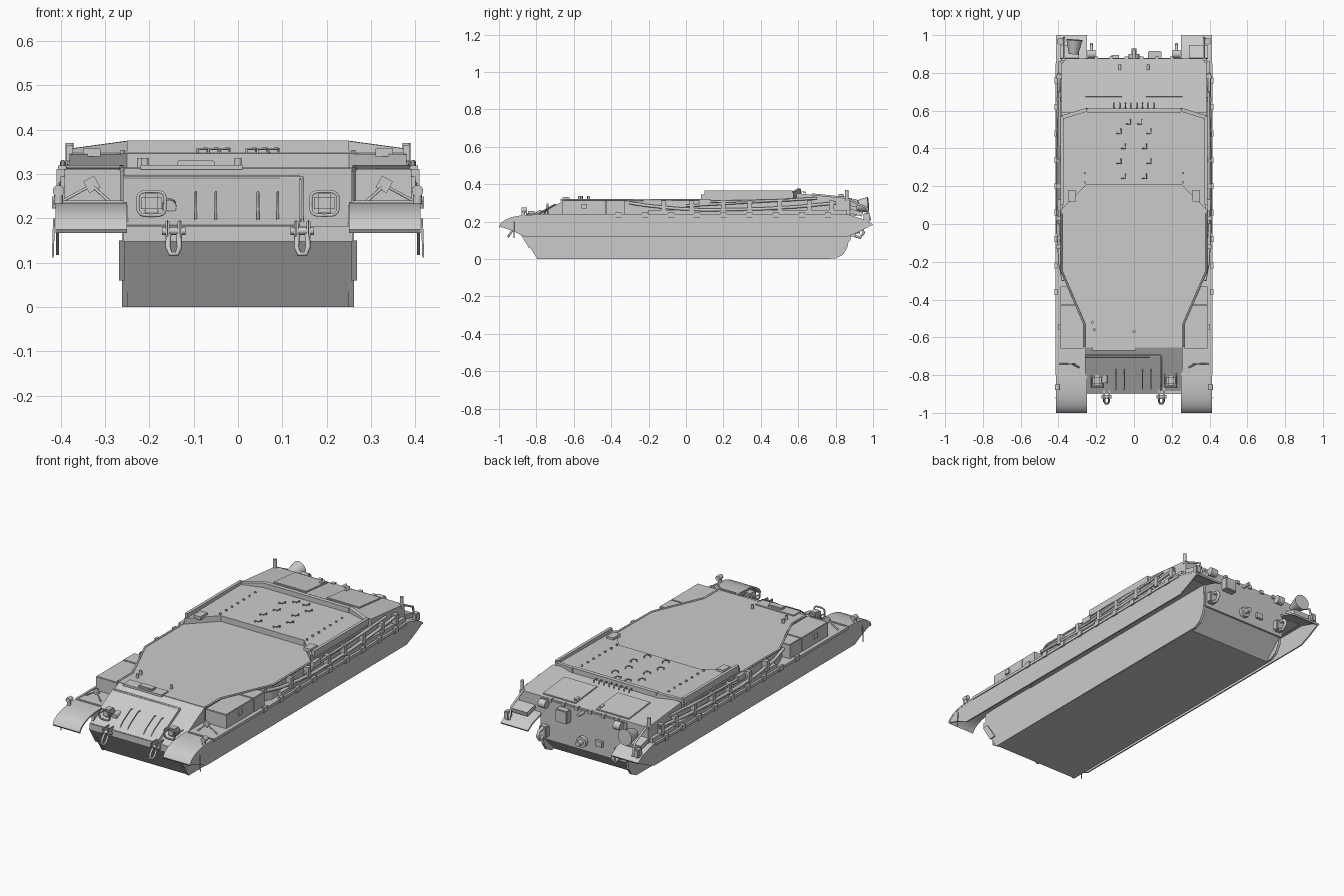
import bpy, bmesh, math
from mathutils import Matrix, Vector


def finish(name, bm, smooth=False):
    bmesh.ops.recalc_face_normals(bm, faces=bm.faces)
    me = bpy.data.meshes.new(name)
    bm.to_mesh(me)
    bm.free()
    ob = bpy.data.objects.new(name, me)
    bpy.context.collection.objects.link(ob)
    if smooth:
        bpy.ops.object.select_all(action='DESELECT')
        bpy.context.view_layer.objects.active = ob
        ob.select_set(True)
        bpy.ops.object.shade_smooth_by_angle(angle=math.radians(35))
    return ob


def box(name, x, y, z, rot=(0, 0, 0), bevel=0):
    """Box from (min, max) ranges, turned about its own centre."""
    bm = bmesh.new()
    bmesh.ops.create_cube(bm, size=1)
    for v in bm.verts:
        v.co = Vector((v.co.x * (x[1] - x[0]), v.co.y * (y[1] - y[0]), v.co.z * (z[1] - z[0])))
    if bevel:
        bmesh.ops.bevel(bm, geom=bm.edges[:], offset=bevel, segments=2, affect='EDGES')
    ob = finish(name, bm)
    ob.location = (sum(x) / 2, sum(y) / 2, sum(z) / 2)
    ob.rotation_euler = rot
    return ob


def side_prism(name, pts, x0, x1, smooth=False):
    """Closed (y, z) profile extruded across x."""
    bm = bmesh.new()
    f = bm.faces.new([bm.verts.new((x0, y, z)) for y, z in pts])
    g = bmesh.ops.extrude_face_region(bm, geom=[f])['geom']
    bmesh.ops.translate(bm, vec=(x1 - x0, 0, 0), verts=[v for v in g if isinstance(v, bmesh.types.BMVert)])
    return finish(name, bm, smooth)


def deck_prism(name, half, z0, top):
    """Symmetric plan outline from half points; top height is a function of y."""
    pts = half + [(-x, y) for x, y in reversed(half)]
    bm = bmesh.new()
    f = bm.faces.new([bm.verts.new((x, y, z0)) for x, y in pts])
    g = bmesh.ops.extrude_face_region(bm, geom=[f])['geom']
    for v in g:
        if isinstance(v, bmesh.types.BMVert):
            v.co.z = top(v.co.y)
    return finish(name, bm)


def cyl(name, a, b, r, r2=None, n=16):
    a, b = Vector(a), Vector(b)
    bm = bmesh.new()
    m = Matrix.Translation((a + b) / 2) @ (b - a).to_track_quat('Z', 'Y').to_matrix().to_4x4()
    bmesh.ops.create_cone(bm, cap_ends=True, segments=n, radius1=r, radius2=r if r2 is None else r2,
                          depth=(b - a).length, matrix=m)
    return finish(name, bm, True)


def tube(name, pts, r, closed=False):
    cu = bpy.data.curves.new(name + "_path", 'CURVE')
    cu.dimensions, cu.bevel_depth, cu.bevel_resolution = '3D', r, 1
    sp = cu.splines.new('POLY')
    sp.points.add(len(pts) - 1)
    for p, c in zip(sp.points, pts):
        p.co = (*c, 1)
    sp.use_cyclic_u = closed
    tmp = bpy.data.objects.new(name + "_path", cu)
    bpy.context.collection.objects.link(tmp)
    bpy.context.view_layer.update()
    me = bpy.data.meshes.new_from_object(tmp.evaluated_get(bpy.context.evaluated_depsgraph_get()))
    bpy.data.objects.remove(tmp)
    ob = bpy.data.objects.new(name, me)
    bpy.context.collection.objects.link(ob)


def glacis(x, z, off=0.0):
    """Point on the sloped front plate, lifted off it by off."""
    return (x, -0.89 + (z - 0.18) * 0.24 / 0.135 - off * 0.49, z + off * 0.87)


SLOPE = math.atan2(0.135, 0.24)

# Lower hull with nose, glacis and sloped tail
side_prism("lower_hull", [(-0.79, 0), (-0.89, 0.15), (-0.89, 0.18), (-0.65, 0.315), (0.6, 0.315),
                          (0.87, 0.31), (0.87, 0.1), (0.77, 0)], -0.257, 0.257)
# Upper hull and decks
deck_prism("upper_hull", [(0.26, -0.655), (0.26, -0.53), (0.38, -0.25), (0.385, 0.6)], 0.225, lambda y: 0.315)
deck_prism("engine_deck", [(0.25, 0.21), (0.38, 0.08), (0.38, 0.57), (0.25, 0.61)], 0.31,
           lambda y: 0.344 + 0.01 * y)
deck_prism("rear_deck", [(0.385, 0.59), (0.385, 0.875)], 0.225, lambda y: 0.352 - (y - 0.59) * 0.1)
box("rear_beam", (-0.25, 0.25), (0.59, 0.612), (0.335, 0.376))
box("rear_plate", (-0.258, 0.258), (0.865, 0.88), (0.1, 0.315))

# Glacis cover panel, trim and lifting hooks
c = glacis(-0.06, 0.235, 0.003)
box("glacis_panel", (c[0] - 0.2, c[0] + 0.2), (c[1] - 0.115, c[1] + 0.115),
    (c[2] - 0.004, c[2] + 0.004), (SLOPE, 0, 0))
tube("glacis_trim", [glacis(-0.257, 0.287, 0.005), glacis(0.145, 0.287, 0.005), glacis(0.145, 0.19, 0.005)], 0.004)
for x in (-0.095, -0.05, 0.045, 0.09):
    tube("glacis_hook", [glacis(x, 0.19, 0.008), glacis(x, 0.21, 0.016), glacis(x, 0.245, 0.016),
                         glacis(x, 0.25, 0.006)], 0.003)
box("nose_lip", (-0.26, 0.26), (-0.9, -0.88), (0.148, 0.183))

# Periscope and deck fittings
box("periscope", (-0.137, -0.053), (-0.66, -0.622), (0.31, 0.331), bevel=0.003)
box("periscope_plate", (-0.22, 0.01), (-0.67, -0.61), (0.31, 0.321))
for x, y in ((-0.21, -0.56), (-0.22, -0.52), (0, -0.57)):
    cyl("deck_stud", (x, y, 0.31), (x, y, 0.336), 0.008)

# Engine deck lugs, bolt rows and rear hatches
for s in (-1, 1):
    for x, y in ((0.055, 0.25), (0.08, 0.33), (0.055, 0.41), (0.08, 0.49), (0.03, 0.54)):
        tube("deck_lug", [(s * x - 0.011, y - 0.01, 0.346), (s * x - 0.011, y - 0.01, 0.357),
                          (s * x + 0.011, y - 0.01, 0.357), (s * x + 0.011, y + 0.014, 0.357),
                          (s * x + 0.011, y + 0.014, 0.346)], 0.003)
    for i in range(7):
        cyl("deck_bolt", (s * 0.26, 0.22 + i * 0.05, 0.34), (s * 0.26, 0.22 + i * 0.05, 0.355), 0.006, n=6)
    box("deck_bracket", (s * 0.33 - 0.02, s * 0.33 + 0.02), (0.12, 0.18), (0.34, 0.358))
    box("rear_hatch", (s * 0.16 - 0.1, s * 0.16 + 0.1), (0.67, 0.86), (0.334, 0.342), (-0.1, 0, 0), 0.003)
    for y in (0.70, 0.83):
        cyl("hatch_hinge", (s * 0.075, y - 0.015, 0.341), (s * 0.075, y + 0.015, 0.339), 0.007)
for i in range(8):
    x = -0.105 + i * 0.03
    tube("rear_deck_lug", [(x, 0.615, 0.35), (x, 0.615, 0.36), (x, 0.64, 0.358), (x, 0.64, 0.346)], 0.003)

# Paired parts on both sides
for s in (-1, 1):
    # Fender sheet with curved front and drooping tail
    top = [(-1.0, 0.175), (-0.99, 0.193), (-0.965, 0.211), (-0.93, 0.225), (-0.88, 0.234), (-0.82, 0.237),
           (0.87, 0.237), (0.96, 0.21), (1.0, 0.185)]
    side_prism("fender", top + [(y * 0.995, z - 0.008) for y, z in reversed(top)], s * 0.25, s * 0.412, True)
    side_prism("side_skirt", top + [(0.93, 0.148), (0.86, 0.118), (-0.86, 0.118), (-0.93, 0.152)],
               s * 0.404, s * 0.411)
    box("skirt_rail", (s * 0.41 - 0.006, s * 0.41 + 0.006), (-0.8, 0.85), (0.225, 0.24))
    for i in range(9):
        y = -0.36 + i * 0.14
        box("skirt_hinge", (s * 0.413 - 0.007, s * 0.413 + 0.007), (y - 0.016, y + 0.016), (0.222, 0.25))
    # Hull side plate with rounded tail
    side_prism("hull_side_plate", [(-0.795, 0), (-0.885, 0.145), (-0.88, 0.23), (0.87, 0.23), (0.875, 0.12),
                                   (0.862, 0.06), (0.838, 0.022), (0.8, 0.003)], s * 0.248, s * 0.262)
    side_prism("nose_flange", [(-0.84, 0.06), (-0.895, 0.15), (-0.86, 0.15), (-0.8, 0.06)], s * 0.255, s * 0.268)
    # Front fender bins
    bm_x = sorted((s * 0.265, s * 0.392))
    box("fender_bin", bm_x, (-0.66, -0.43), (0.23, 0.312), bevel=0.003)
    box("fender_bin_lid", bm_x, (-0.427, -0.33), (0.23, 0.313), bevel=0.003)
    box("bin_latch", (s * 0.395 - 0.006, s * 0.395 + 0.006), (-0.56, -0.53), (0.27, 0.295))
    # Deck edge beams
    tube("deck_edge_trim", [(s * 0.262, -0.65, 0.316), (s * 0.262, -0.53, 0.316), (s * 0.383, -0.25, 0.316),
                            (s * 0.385, 0.08, 0.318)], 0.005)
    box("deck_side_rail", (s * 0.38 - 0.008, s * 0.38 + 0.008), (0.1, 0.57), (0.33, 0.366))
    box("deck_corner_beam", (s * 0.315 - 0.07, s * 0.315 + 0.07), (0.575, 0.595), (0.335, 0.366),
        (0, s * 0.13, -s * 0.3))
    # Side shelf, tow cable, tools and clamps
    box("side_shelf", (s * 0.39 - 0.012, s * 0.39 + 0.012), (-0.2, 0.86), (0.237, 0.262))
    tube("tow_cable", [(s * 0.375, -0.3, 0.3), (s * 0.392, -0.2, 0.285), (s * 0.4, -0.05, 0.27),
                       (s * 0.402, 0.1, 0.262), (s * 0.402, 0.4, 0.268), (s * 0.4, 0.6, 0.28),
                       (s * 0.398, 0.8, 0.3)], 0.009)
    cyl("tool_handle", (s * 0.398, 0.08, 0.305), (s * 0.398, 0.56, 0.315), 0.006)
    cyl("cleaning_rod", (s * 0.395, 0.0, 0.285), (s * 0.395, 0.7, 0.325), 0.007)
    box("tool_head", (s * 0.396 - 0.01, s * 0.396 + 0.01), (0.07, 0.13), (0.29, 0.32))
    for y in (-0.12, 0.03, 0.2, 0.34, 0.5, 0.66, 0.78):
        box("tool_clamp", (s * 0.395 - 0.014, s * 0.395 + 0.014), (y - 0.012, y + 0.012), (0.255, 0.312))
    # Headlamps in rounded guards
    hx = s * 0.195
    box("headlamp", (hx - 0.024, hx + 0.024), (-0.855, -0.8), (0.212, 0.256), bevel=0.009)
    ring = [(hx + 0.031 * math.copysign(abs(math.cos(a)) ** 0.5, math.cos(a)), -0.865,
             0.234 + 0.027 * math.copysign(abs(math.sin(a)) ** 0.5, math.sin(a)))
            for a in [math.tau * i / 20 for i in range(20)]]
    tube("headlamp_guard", ring, 0.004, True)
    for dx in (-0.03, 0.03):
        tube("guard_leg", [(hx + dx, -0.865, 0.234), (hx + dx, -0.79, 0.236)], 0.003)
    # Front tow shackles
    tx = s * 0.145
    for dx in (-0.014, 0.014):
        box("tow_eye", (tx + dx - 0.005, tx + dx + 0.005), (-0.93, -0.86), (0.15, 0.197), bevel=0.004)
    cyl("tow_pin", (tx - 0.027, -0.915, 0.172), (tx + 0.027, -0.915, 0.172), 0.009)
    tube("tow_shackle", [(tx - 0.011, -0.915, 0.172), (tx - 0.013, -0.94, 0.135), (tx - 0.007, -0.95, 0.12),
                         (tx + 0.007, -0.95, 0.12), (tx + 0.013, -0.94, 0.135), (tx + 0.011, -0.915, 0.172)], 0.006)
    # Marker lamps, mirrors and braces on the front fenders
    cyl("front_marker", (s * 0.405, -0.87, 0.232), (s * 0.405, -0.87, 0.262), 0.01)
    cyl("front_marker_lens", (s * 0.405, -0.88, 0.262), (s * 0.405, -0.85, 0.262), 0.013)
    box("mirror", (s * 0.33 - 0.014, s * 0.33 + 0.014), (-0.745, -0.735), (0.262, 0.292), (0, s * 0.5, 0))
    tube("mirror_arm", [(s * 0.29, -0.76, 0.238), (s * 0.33, -0.74, 0.275), (s * 0.395, -0.74, 0.24)], 0.004)
    box("fender_seam", sorted((s * 0.26, s * 0.412)), (-0.806, -0.796), (0.235, 0.241))
    tube("skirt_flap_stay", [(s * 0.415, -0.92, 0.2), (s * 0.418, -0.92, 0.112)], 0.0025)
    # Rear corner: tow hook, marker, tail lamp and stay
    rx = s * 0.225
    box("rear_hook_block", (rx - 0.022, rx + 0.022), (0.87, 0.91), (0.12, 0.18), bevel=0.005)
    tube("rear_hook", [(rx, 0.9, 0.17), (rx, 0.94, 0.165), (rx, 0.95, 0.14), (rx, 0.93, 0.115),
                       (rx, 0.9, 0.125)], 0.009)
    cyl("rear_lifting_eye", (rx - 0.02, 0.9, 0.3), (rx + 0.02, 0.9, 0.3), 0.022)
    box("tail_lamp", (s * 0.39 - 0.014, s * 0.39 + 0.014), (0.95, 0.985), (0.2, 0.245), bevel=0.004)
    cyl("rear_post", (s * 0.38, 0.86, 0.31), (s * 0.38, 0.86, 0.37), 0.009)
    tube("rear_stay", [(s * 0.37, 0.86, 0.325), (s * 0.37, 0.97, 0.27), (s * 0.37, 0.985, 0.205)], 0.006)
    box("rear_flap", (s * 0.34 - 0.05, s * 0.34 + 0.05), (0.875, 0.945), (0.236, 0.26), (-0.25, 0, 0))

# Rear plate fittings
box("phone_box", (0.075, 0.145), (0.875, 0.915), (0.23, 0.3), bevel=0.004)
cyl("tow_pintle_base", (0, 0.875, 0.15), (0, 0.9, 0.15), 0.028)
cyl("tow_pintle", (0, 0.9, 0.15), (0, 0.93, 0.15), 0.014)
box("rear_step", (-0.12, -0.08), (0.875, 0.895), (0.15, 0.18))
cyl("rear_socket", (0, 0.87, 0.305), (0, 0.925, 0.305), 0.009)
cyl("spotlight", (-0.32, 0.9, 0.285), (-0.315, 0.975, 0.29), 0.025, 0.043, 20)
cyl("horn", (-0.155, -0.84, 0.226), (-0.155, -0.8, 0.23), 0.016)
for i in range(6):
    x = -0.2 + i * 0.08
    box("rear_hinge", (x - 0.01, x + 0.01), (0.865, 0.887), (0.308, 0.327))
